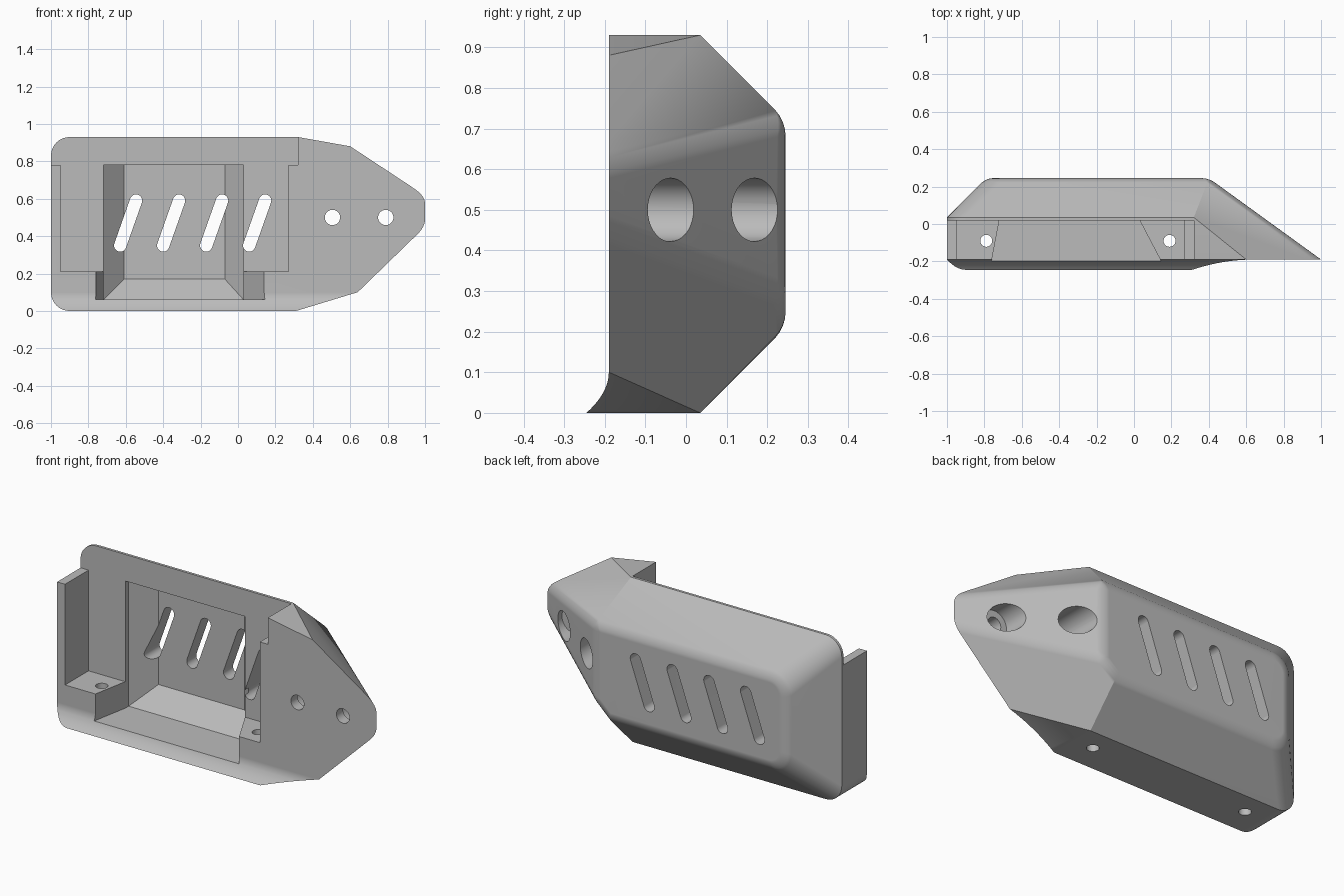
import bpy, bmesh
from math import sin, cos, pi, radians

old = bpy.data.objects.get("Cube")
if old:
    bpy.data.objects.remove(old, do_unlink=True)

grey = bpy.data.materials.new("plain grey")
grey.use_nodes = True
grey.diffuse_color = (0.5, 0.5, 0.5, 1)
grey.node_tree.nodes["Principled BSDF"].inputs["Base Color"].default_value = (0.5, 0.5, 0.5, 1)


def arc(cx, cz, r, start, end, n=8):
    return [(cx + r * cos(start + (end - start) * i / n),
             cz + r * sin(start + (end - start) * i / n)) for i in range(n + 1)]


def hull(points):
    """Convex solid around the points, with flat faces merged."""
    bm = bmesh.new()
    for p in points:
        bm.verts.new(p)
    result = bmesh.ops.convex_hull(bm, input=bm.verts[:])
    inner = {g for g in result["geom_interior"] + result["geom_unused"]
             if isinstance(g, bmesh.types.BMVert)}
    bmesh.ops.delete(bm, geom=list(inner), context='VERTS')
    bmesh.ops.dissolve_limit(bm, angle_limit=radians(2), verts=bm.verts[:], edges=bm.edges[:])
    bmesh.ops.recalc_face_normals(bm, faces=bm.faces[:])
    return bm


def make(name, bm):
    mesh = bpy.data.meshes.new(name)
    bm.to_mesh(mesh)
    bm.free()
    ob = bpy.data.objects.new(name, mesh)
    bpy.context.collection.objects.link(ob)
    mesh.materials.append(grey)
    return ob


def box(x0, x1, y0, y1, z0, z1):
    return [(x, y, z) for x in (x0, x1) for y in (y0, y1) for z in (z0, z1)]


def along_y(outline, y0, y1):
    return [(x, y, z) for x, z in outline for y in (y0, y1)]


def left_corners(x, z0, z1, r):
    return arc(x + r, z0 + r, r, pi, 1.5 * pi) + arc(x + r, z1 - r, r, pi / 2, pi)


# Solid body: rim, chamfered back and pointed nose
FRONT, RIM, BACK = -0.25, 0.035, 0.245
points = along_y(left_corners(-1, 0, 0.93, 0.1) + [(0.31, 0), (0.32, 0.93)], FRONT, RIM)
points += [(x, BACK, z) for x, z in left_corners(-0.79, 0.21, 0.72, 0.1)
           + [(0.314, 0.21), (0.4, 0.29), (0.4, 0.72)]]
points += [(x, FRONT, z) for x, z in [(0.728, 0.127), (1.083, 0.472),
                                      (1.083, 0.598), (0.675, 0.867)]]
bm = hull(points)
soft = []
for e in bm.edges:
    a, b = sorted((v.co for v in e.verts), key=lambda c: c.x)
    if min(a.y, b.y) > 0.24 or (b.x > 1 and a.y > 0.2):
        soft.append(e)
bmesh.ops.bevel(bm, geom=soft, offset=0.035, segments=4, profile=0.5,
                affect='EDGES', clamp_overlap=True)
body = make("bumper_shell", bm)

cuts = []
# Front face with a curved flare at the bottom lip
lip = [(-0.19 - 0.055 * (t / 10) ** 2, 0.1 - t / 100) for t in range(12)]
lip += [(-0.19, 1.5), (-0.5, 1.5), (-0.5, -0.01)]
cuts.append([(x, y, z) for y, z in lip for x in (-1.5, 1.5)])
# Upper recess, main bay and lower pocket
cuts.append(box(-1.2, 0.32, -0.5, 0.02, 0.78, 1.5))
cuts.append(box(-0.95, 0.27, -0.5, 0.02, 0.21, 1.4))
cuts.append([(x, y, z) for x, y in [(-0.781, -0.3), (0.198, -0.3), (0.03, 0.02), (-0.72, 0.02)]
             for z in (0.06, 0.3)])
# Inner cavity with sloped sides and floor
cuts.append(box(-0.72, 0.03, 0, 0.05, 0.06, 0.78) + box(-0.61, -0.07, 0.05, 0.16, 0.17, 0.78))
# Slanted vent slots
for i in range(4):
    x = -0.63 + 0.23 * i
    slot = arc(x, 0.35, 0.033, 0, 2 * pi, 20) + arc(x + 0.085, 0.59, 0.033, 0, 2 * pi, 20)
    cuts.append(along_y(slot, -0.1, 0.5))
# Nose bolt holes, counterbored from behind
for x in (0.505, 0.79):
    cuts.append(along_y(arc(x, 0.5, 0.041, 0, 2 * pi, 28), -0.4, 0.4))
    cuts.append(along_y(arc(x, 0.5, 0.078, 0, 2 * pi, 36), -0.13, 0.5))
# Screw holes through the floor
for x in (-0.79, 0.19):
    cuts.append([(px, py, z) for px, py in arc(x, -0.09, 0.032, 0, 2 * pi, 24)
                 for z in (-0.2, 0.3)])

bpy.context.view_layer.objects.active = body
for pts in cuts:
    cutter = make("cutter", hull(pts))
    cutter.hide_render = True
    mod = body.modifiers.new("cut", 'BOOLEAN')
    mod.operation = 'DIFFERENCE'
    mod.solver = 'EXACT'
    mod.object = cutter
    bpy.ops.object.modifier_apply(modifier=mod.name)
    bpy.data.objects.remove(cutter, do_unlink=True)

# Smooth rounded areas, crisp edges
for ob in bpy.context.selected_objects:
    ob.select_set(False)
body.select_set(True)
bpy.ops.object.shade_smooth_by_angle(angle=radians(25))
weighted = body.modifiers.new("weighted normals", 'WEIGHTED_NORMAL')
weighted.keep_sharp = True
